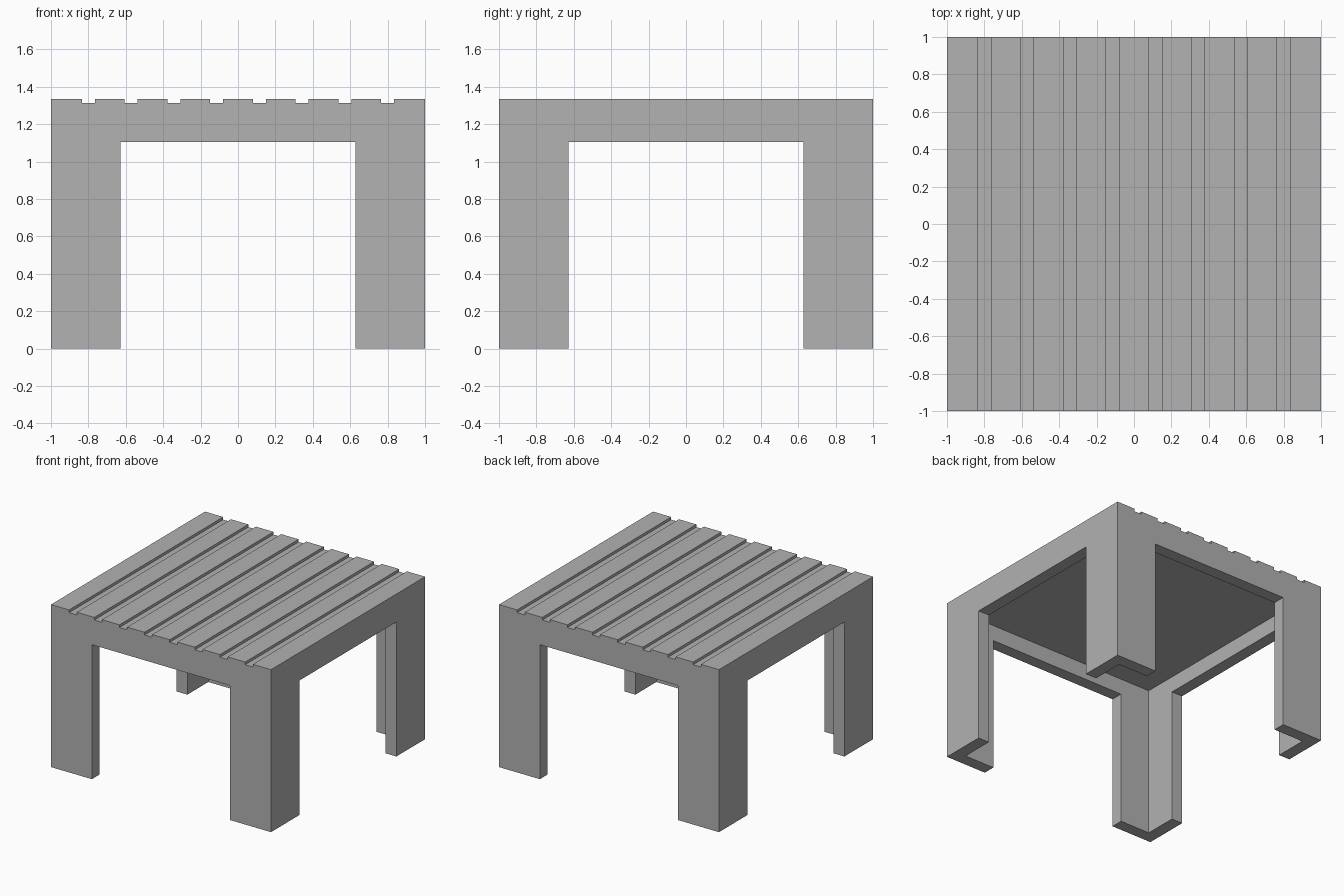
import bpy
import bmesh
from mathutils import Matrix, Vector

if "Cube" in bpy.data.objects:
    bpy.data.objects.remove(bpy.data.objects["Cube"], do_unlink=True)

HEIGHT = 1.335       # overall height
RAIL_Z = 1.105       # underside of the rails
CEILING_Z = 1.235    # underside of the table top
OPENING = 0.628      # half width of the gap between legs
INNER = 0.9          # half width of the hollow inside
GROOVE_DEPTH = 0.022
GROOVE_HALF = 0.035
GROOVES = 8

grey = bpy.data.materials.new("plain grey")
grey.use_nodes = True
colour = (0.445, 0.445, 0.445, 1)
grey.diffuse_color = colour
grey.node_tree.nodes["Principled BSDF"].inputs["Base Color"].default_value = colour


def box(name, low, high):
    """Axis-aligned box between two corners."""
    low, high = Vector(low), Vector(high)
    bm = bmesh.new()
    bmesh.ops.create_cube(bm, size=1, matrix=Matrix.Translation((low + high) / 2)
                          @ Matrix.Diagonal((high - low).to_4d()))
    mesh = bpy.data.meshes.new(name)
    bm.to_mesh(mesh)
    bm.free()
    mesh.materials.append(grey)
    obj = bpy.data.objects.new(name, mesh)
    bpy.context.collection.objects.link(obj)
    return obj


# Solid block that becomes the table
table = box("slatted_table", (-1, -1, 0), (1, 1, HEIGHT))

# Hollow under the top, then the openings that leave four angled legs
cutters = [
    box("hollow_cutter", (-INNER, -INNER, -1), (INNER, INNER, CEILING_Z)),
    box("front_opening_cutter", (-OPENING, -2, -1), (OPENING, 2, RAIL_Z)),
    box("side_opening_cutter", (-2, -OPENING, -1), (2, OPENING, RAIL_Z)),
]

# Grooves between the slats
for i in range(GROOVES):
    x = -0.8 + 1.6 * i / (GROOVES - 1)
    cutters.append(box("groove_cutter", (x - GROOVE_HALF, -2, HEIGHT - GROOVE_DEPTH),
                       (x + GROOVE_HALF, 2, 2)))

for cutter in cutters:
    cutter.hide_render = True
    cut = table.modifiers.new(cutter.name, "BOOLEAN")
    cut.operation = "DIFFERENCE"
    cut.solver = "EXACT"
    cut.object = cutter

# Bake the cuts and discard the cutters
bpy.context.view_layer.update()
depsgraph = bpy.context.evaluated_depsgraph_get()
result = bpy.data.meshes.new_from_object(table.evaluated_get(depsgraph))
table.modifiers.clear()
table.data = result
result.name = "slatted_table"
for cutter in cutters:
    bpy.data.objects.remove(cutter, do_unlink=True)
